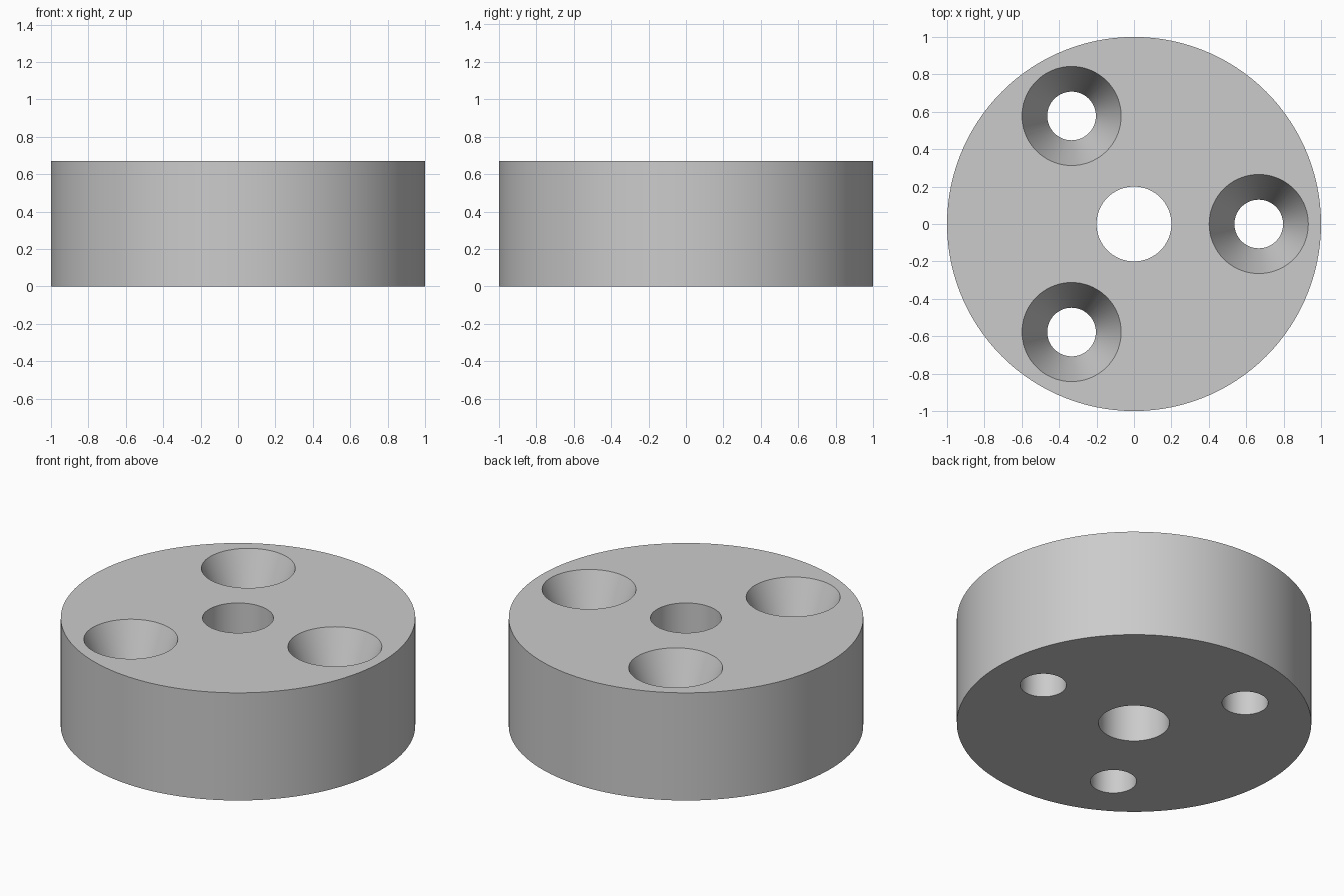
import bpy
import bmesh
import math

HEIGHT = 0.67
HOLE_RING = 0.667      # distance of the screw holes from the centre
OVER = 0.1             # how far cutters reach past the disc

old = bpy.data.objects.get("Cube")
if old:
    bpy.data.objects.remove(old, do_unlink=True)

grey = bpy.data.materials.new("light grey")
grey.use_nodes = True
colour = (0.6, 0.6, 0.6, 1)
grey.diffuse_color = colour
grey.node_tree.nodes["Principled BSDF"].inputs["Base Color"].default_value = colour


def turned(name, profile, sides, x=0, y=0):
    """Solid of revolution from (radius, z) points, bottom to top."""
    bm = bmesh.new()
    rings = []
    for r, z in profile:
        rings.append([bm.verts.new((r * math.cos(math.tau * i / sides),
                                    r * math.sin(math.tau * i / sides), z))
                      for i in range(sides)])
    for low, high in zip(rings, rings[1:]):
        for i in range(sides):
            j = (i + 1) % sides
            bm.faces.new((low[i], low[j], high[j], high[i]))
    bm.faces.new(rings[0][::-1])
    bm.faces.new(rings[-1])
    mesh = bpy.data.meshes.new(name)
    bm.to_mesh(mesh)
    bm.free()
    mesh.materials.append(grey)
    obj = bpy.data.objects.new(name, mesh)
    obj.location = (x, y, 0)
    bpy.context.collection.objects.link(obj)
    return obj


# Main disc
disc = turned("disc", [(1, 0), (1, HEIGHT)], 120)

# Centre bore
cutters = [turned("bore_cutter", [(0.2, -OVER), (0.2, HEIGHT + OVER)], 72)]

# Three countersunk screw holes
screw_profile = [(0.13, -OVER), (0.13, HEIGHT / 2),
                 (0.265, HEIGHT), (0.265, HEIGHT + OVER)]
for k in range(3):
    a = math.tau * k / 3
    cutters.append(turned("screw_hole_cutter", screw_profile, 72,
                          HOLE_RING * math.cos(a), HOLE_RING * math.sin(a)))

# Cut the holes, then discard the cutters
for cutter in cutters:
    cutter.hide_render = True
    mod = disc.modifiers.new("cut", 'BOOLEAN')
    mod.operation = 'DIFFERENCE'
    mod.solver = 'EXACT'
    mod.object = cutter

bpy.context.view_layer.update()
graph = bpy.context.evaluated_depsgraph_get()
cut_mesh = bpy.data.meshes.new_from_object(disc.evaluated_get(graph))
disc.modifiers.clear()
disc.data = cut_mesh
for cutter in cutters:
    bpy.data.objects.remove(cutter, do_unlink=True)

# Smooth round walls, crisp rims
bpy.ops.object.select_all(action='DESELECT')
disc.select_set(True)
bpy.context.view_layer.objects.active = disc
bpy.ops.object.shade_smooth_by_angle(angle=math.radians(15))
